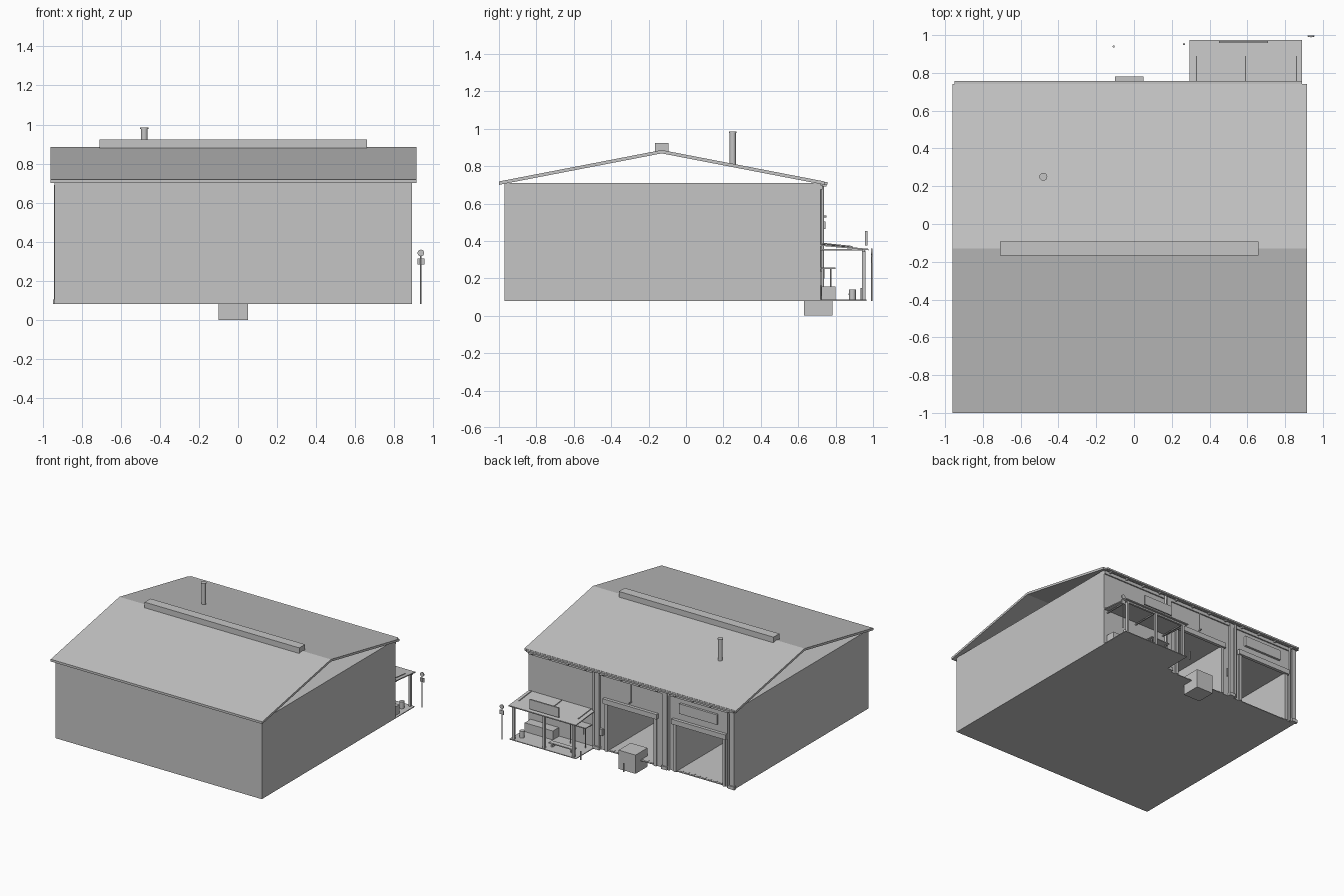
import bpy, bmesh, math
from mathutils import Vector

grey = bpy.data.materials.new("plain_grey")
grey.diffuse_color = (0.56, 0.56, 0.56, 1)


def finish(name, bm):
    bmesh.ops.recalc_face_normals(bm, faces=bm.faces[:])
    me = bpy.data.meshes.new(name)
    bm.to_mesh(me)
    bm.free()
    ob = bpy.data.objects.new(name, me)
    bpy.context.collection.objects.link(ob)
    me.materials.append(grey)
    return ob


def box(name, x0, x1, y0, y1, z0, z1):
    bm = bmesh.new()
    bmesh.ops.create_cube(bm, size=1)
    for v in bm.verts:
        v.co = Vector(((x0 + x1) / 2 + v.co.x * (x1 - x0),
                       (y0 + y1) / 2 + v.co.y * (y1 - y0),
                       (z0 + z1) / 2 + v.co.z * (z1 - z0)))
    return finish(name, bm)


def rod(name, a, b, r, n=12):
    a, b = Vector(a), Vector(b)
    bm = bmesh.new()
    bmesh.ops.create_cone(bm, cap_ends=True, segments=n, radius1=r, radius2=r, depth=(b - a).length)
    q = Vector((0, 0, 1)).rotation_difference(b - a)
    for v in bm.verts:
        v.co = q @ v.co + (a + b) / 2
    ob = finish(name, bm)
    for p in ob.data.polygons:
        p.use_smooth = len(p.vertices) == 4 and n > 6
    return ob


def extrude_x(name, profile, x0, x1):
    bm = bmesh.new()
    f = bm.faces.new([bm.verts.new((x0, y, z)) for y, z in profile])
    r = bmesh.ops.extrude_face_region(bm, geom=[f])
    for v in r["geom"]:
        if isinstance(v, bmesh.types.BMVert):
            v.co.x = x1
    return finish(name, bm)


# main hall with two drive-in bays cut out of the back
hall = box("hall", -0.94, 0.89, -0.97, 0.72, 0.08, 0.71)
bays = [-0.63, -0.02]
for c in bays:
    cut = box("bay_cutter", c - 0.205, c + 0.205, -0.3, 0.9, 0.086, 0.47)
    cut.hide_render = True
    cut.hide_set(True)
    m = hall.modifiers.new("bay", "BOOLEAN")
    m.operation = "DIFFERENCE"
    m.solver = "EXACT"
    m.object = cut

# gabled roof slab, ridge vent and chimney
extrude_x("roof", [(-1, 0.70), (-0.13, 0.868), (0.74, 0.70), (0.74, 0.718),
                   (-0.13, 0.886), (-1, 0.718)], -0.96, 0.915)
box("ridge_vent", -0.71, 0.66, -0.167, -0.093, 0.875, 0.924)
rod("chimney", (-0.48, 0.25, 0.80), (-0.48, 0.25, 0.978), 0.017, 16)
rod("chimney_cap", (-0.48, 0.25, 0.978), (-0.48, 0.25, 0.985), 0.021, 16)

# gutter with brackets
box("gutter", -0.95, 0.89, 0.738, 0.757, 0.703, 0.716)
for i in range(12):
    x = -0.9 + i * 0.158
    box("gutter_bracket", x, x + 0.012, 0.72, 0.75, 0.69, 0.705)
box("eave_band", -0.94, 0.89, 0.72, 0.73, 0.675, 0.70)

# pilasters with base blocks and downpipes
for x in (-0.922, -0.325, 0.275):
    box("pilaster", x - 0.02, x + 0.02, 0.72, 0.735, 0.08, 0.69)
    box("pilaster_base", x - 0.026, x + 0.026, 0.72, 0.745, 0.08, 0.105)
for x in (-0.885, -0.36, 0.31):
    rod("downpipe", (x, 0.73, 0.08), (x, 0.73, 0.70), 0.008, 8)

# bay frames, shutter housings, threshold strips
for c in bays:
    for s in (-1, 1):
        x = c + s * 0.217
        box("bay_jamb", x - 0.012, x + 0.012, 0.72, 0.732, 0.08, 0.47)
    box("shutter_housing", c - 0.24, c + 0.24, 0.72, 0.745, 0.463, 0.503)
    for i in range(8):
        x = c - 0.19 + i * 0.05
        box("threshold_strip", x, x + 0.028, 0.69, 0.715, 0.085, 0.089)
box("bay_sign", -0.79, -0.455, 0.72, 0.738, 0.56, 0.64)
rod("wall_lamp_arm", (-0.02, 0.72, 0.53), (-0.02, 0.75, 0.53), 0.005, 8)
rod("wall_conduit", (-0.02, 0.725, 0.53), (-0.02, 0.725, 0.69), 0.004, 6)
box("wall_meter", 0.225, 0.25, 0.72, 0.74, 0.2, 0.25)

# loading block in front of the middle bay
box("loading_block", -0.1, 0.05, 0.63, 0.782, 0, 0.15)

# porch floor, sloped canopy, beam and tie rods
box("porch_floor", 0.3, 0.89, 0.72, 0.965, 0.08, 0.086)
extrude_x("canopy", [(0.72, 0.374), (0.975, 0.350), (0.975, 0.358), (0.72, 0.382)], 0.295, 0.89)
box("canopy_beam", 0.31, 0.88, 0.942, 0.958, 0.34, 0.354)
for x in (0.33, 0.59, 0.86):
    box("porch_post", x - 0.009, x + 0.009, 0.941, 0.959, 0.085, 0.35)
    box("canopy_rafter", x - 0.005, x + 0.005, 0.72, 0.95, 0.35, 0.358)
    rod("tie_rod", (x, 0.73, 0.386), (x, 0.89, 0.369), 0.004, 6)
box("canopy_sign", 0.45, 0.71, 0.958, 0.97, 0.375, 0.452)

# porch fittings
box("counter", 0.62, 0.87, 0.725, 0.80, 0.085, 0.157)
box("shelf", 0.33, 0.5, 0.722, 0.80, 0.25, 0.257)
for x in (0.35, 0.48):
    rod("shelf_leg", (x, 0.775, 0.085), (x, 0.775, 0.25), 0.004, 6)
box("window", 0.4, 0.56, 0.72, 0.726, 0.16, 0.24)
box("bench_seat", 0.36, 0.58, 0.87, 0.91, 0.112, 0.12)
for x in (0.38, 0.55):
    box("bench_leg", x, x + 0.012, 0.875, 0.905, 0.085, 0.112)
rod("bin", (0.83, 0.89, 0.085), (0.83, 0.89, 0.14), 0.018, 16)
for x, y in ((0.265, 0.952), (-0.108, 0.94)):
    rod("bollard", (x, y, 0.08), (x, y, 0.147), 0.006, 10)

# roadside sign post
rod("sign_pole", (0.937, 0.992, 0.08), (0.937, 0.992, 0.33), 0.004, 8)
box("sign_plate", 0.919, 0.955, 0.992, 0.998, 0.282, 0.314)
rod("sign_disc", (0.937, 0.99, 0.342), (0.937, 0.998, 0.342), 0.017, 20)
